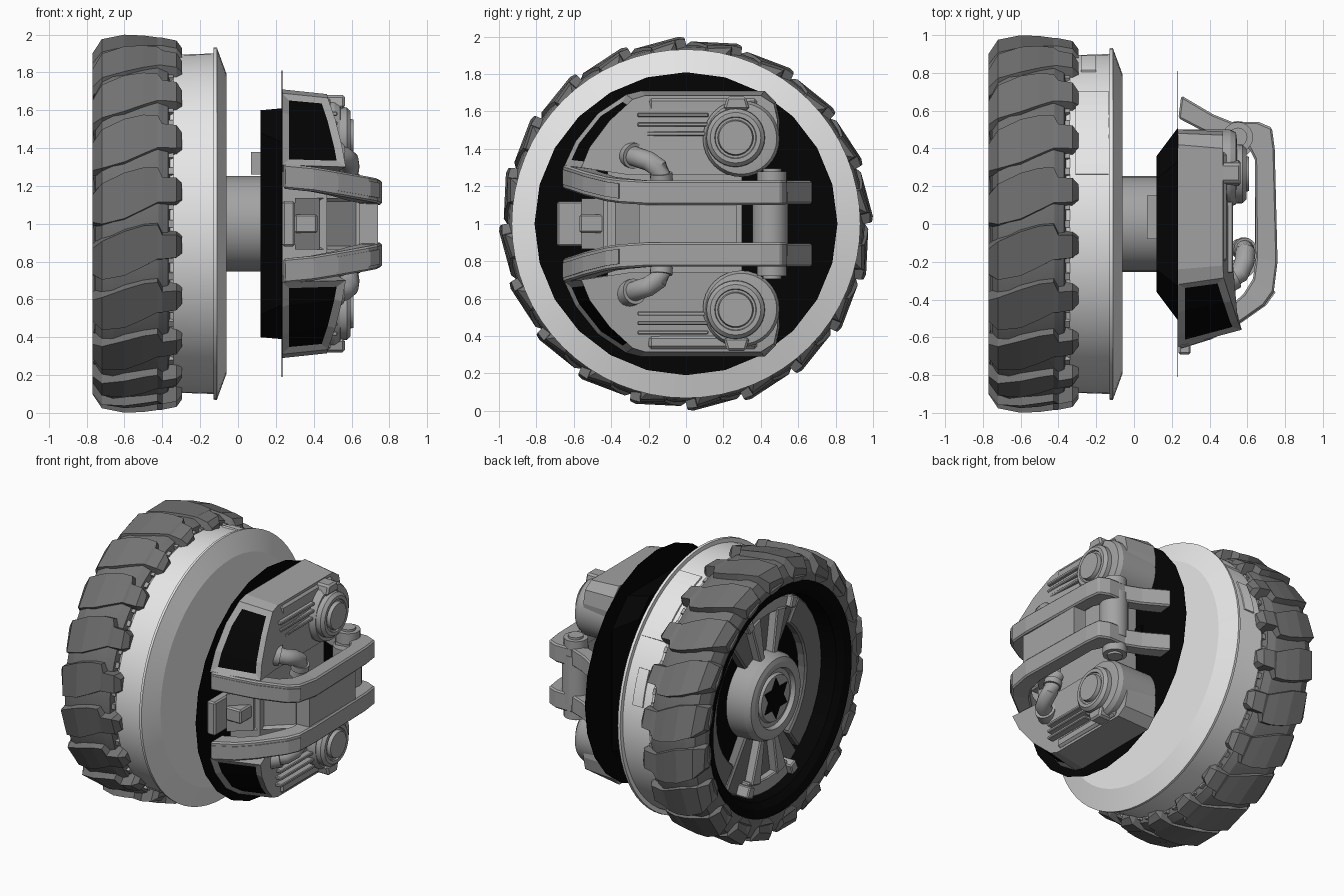
import bpy, bmesh
from math import cos, sin, pi, radians
from mathutils import Vector

cube = bpy.data.objects.get("Cube")
if cube:
    bpy.data.objects.remove(cube, do_unlink=True)


def material(name, v):
    m = bpy.data.materials.new(name)
    m.use_nodes = True
    m.diffuse_color = (v, v, v, 1)
    m.node_tree.nodes["Principled BSDF"].inputs["Base Color"].default_value = (v, v, v, 1)
    return m


LIGHT = material("light grey paint", 0.8)
GREY = material("mid grey metal", 0.37)
RUBBER = material("dark grey rubber", 0.17)
BLACK = material("black", 0.001)


def loft(bm, rings, closed=False):
    """Skin a list of equal point rings, capping the ends unless closed."""
    vs = [[bm.verts.new(p) for p in ring] for ring in rings]
    n = len(vs[0])
    pairs = list(zip(vs, vs[1:])) + ([(vs[-1], vs[0])] if closed else [])
    faces = [bm.faces.new((a[i], a[(i + 1) % n], b[(i + 1) % n], b[i]))
             for a, b in pairs for i in range(n)]
    if not closed:
        bm.faces.new(vs[0])
        bm.faces.new(vs[-1])
    return faces


def finish(name, bm, mats, mirror=False, bevel=0, smooth=0):
    """Make the object, its origin on the wheel axis; smooth is an angle in degrees."""
    bmesh.ops.recalc_face_normals(bm, faces=bm.faces)
    me = bpy.data.meshes.new(name)
    bm.to_mesh(me)
    bm.free()
    for m in mats:
        me.materials.append(m)
    ob = bpy.data.objects.new(name, me)
    ob.location.z = 1
    bpy.context.collection.objects.link(ob)
    if bevel:
        mod = ob.modifiers.new("bevel", "BEVEL")
        mod.width, mod.segments = bevel, 1
    if mirror:
        ob.modifiers.new("mirror", "MIRROR").use_axis = (False, False, True)
    if smooth:
        bpy.ops.object.select_all(action="DESELECT")
        ob.select_set(True)
        bpy.context.view_layer.objects.active = ob
        bpy.ops.object.shade_smooth_by_angle(angle=radians(smooth))


def solid(name, lofts, mat, closed=False, **kw):
    bm = bmesh.new()
    for rings in lofts:
        loft(bm, rings, closed)
    finish(name, bm, [mat], **kw)


def polar(x, r, a):
    return (x, r * cos(a), r * sin(a))


def turned(name, profile, mat, seg=48, centre=(0, 0), **kw):
    """Turn an (x, radius) profile about an axis along x."""
    rings = [[(x, centre[0] + r * cos(2 * pi * i / seg), centre[1] + r * sin(2 * pi * i / seg))
              for i in range(seg)] for x, r in profile]
    solid(name, [rings], mat, smooth=17, **kw)


def swept_ring(name, section, mat, seg=60):
    """Sweep a closed (x, radius) section all the way round the wheel."""
    rings = [[polar(x, r, 2 * pi * i / seg) for x, r in section] for i in range(seg)]
    solid(name, [rings], mat, closed=True, smooth=17)


def box(x0, x1, y0, y1, z0, z1):
    return [[(x, y0, z0), (x, y1, z0), (x, y1, z1), (x, y0, z1)] for x in (x0, x1)]


def arc(x0, x1, r0, r1, mid, half, n=10):
    """Curved block; angles in degrees, measured from +y towards +z."""
    angles = [radians(mid - half + 2 * half * i / n) for i in range(n + 1)]
    return [[polar(x0, r0, a), polar(x1, r0, a), polar(x1, r1, a), polar(x0, r1, a)] for a in angles]


def tube(points, r, n=20):
    pts = [Vector(p) for p in points]
    rings = []
    for i, p in enumerate(pts):
        d = pts[min(i + 1, len(pts) - 1)] - pts[max(i - 1, 0)]
        q = d.to_track_quat("Z", "X")
        rings.append([p + q @ Vector((r * cos(2 * pi * k / n), r * sin(2 * pi * k / n), 0))
                      for k in range(n)])
    return rings


# Tyre carcass
swept_ring("tyre", [(-.35, .84), (-.37, .92), (-.42, .945), (-.5, .955), (-.66, .955), (-.72, .93),
                    (-.752, .86), (-.745, .79), (-.5, .78)], RUBBER)

# Tread lugs: narrow block inboard, sweeping wide towards the outer sidewall
LUGS = 20
stations = [(-.295, -.04, .045, .93, .86), (-.325, -.065, .065, .97, .86),
            (-.4, -.065, .07, .985, .89), (-.425, -.12, .07, .985, .9),
            (-.5, -.115, .11, .995, .9), (-.6, -.085, .16, 1.0, .9), (-.72, -.03, .19, .98, .9),
            (-.77, .02, .18, .91, .84), (-.757, .07, .12, .83, .8)]
lugs = []
for k in range(LUGS):
    a = 2 * pi * (k + .4) / LUGS
    lugs.append([[polar(x, base, a + t0 - .02), polar(x, top, a + t0),
                  polar(x, top - .025, a + t1), polar(x, base, a + t1 + .02)]
                 for x, t0, t1, top, base in stations])
solid("tread_lugs", lugs, RUBBER)

# Rim drum with flange and inner face
turned("rim_drum", [(-.42, .8), (-.37, .87), (-.34, .893), (-.13, .9), (-.13, .93), (-.112, .932),
                    (-.06, .79), (-.06, .6), (-.06, .1)], LIGHT, seg=64)
solid("rim_ribs", [arc(-.39, -.34, .86, .905, k * 6, 1.2, 1) for k in range(60)], GREY)
solid("rim_panels", [arc(-.31, -.135, .89, .906, 56, 17), arc(-.28, -.2, .89, .906, 18, 8)], LIGHT)

# Outboard wheel face: black recess, dark plates, paired spokes and hub
swept_ring("wheel_recess", [(-.6, .8), (-.752, .8), (-.735, .74), (-.7, .7), (-.54, .69),
                            (-.53, .02), (-.45, .02), (-.45, .8)], BLACK)
solid("wheel_crescents", [arc(-.52, -.6, .5, .685, a, 52) for a in (0, 180)], RUBBER, bevel=.012)
solid("wheel_plates", [arc(-.52, -.6, .28, .685, a, 36) for a in (90, 270)], RUBBER, bevel=.012)
spokes = []
for a in (90, 270):
    spokes.append(arc(-.58, -.65, .58, .68, a, 22, 6))
    for side in (-14, 14):
        spokes += [arc(-.58, -.66, .27, .6, a + side, 5, 2),
                   arc(-.58, -.69, .6, .68, a + side * 1.6, 3, 2)]
solid("wheel_spokes", spokes, GREY, bevel=.008)
turned("hub_drum", [(-.5, .31), (-.67, .3), (-.71, .28), (-.72, .25), (-.72, .21), (-.69, .2),
                    (-.69, .17), (-.71, .16), (-.71, .02)], GREY)
solid("hub_star_hole", [[[polar(x, .145 if i % 2 else .085, pi * i / 6) for i in range(12)]
                         for x in (-.7, -.715)]], BLACK)

# Axle and black backing
turned("axle", [(-.07, .253), (.13, .253)], GREY, seg=32)
solid("axle_bracket", [box(.07, .14, -.08, .15, .26, .38)], GREY)


def chamfered(x, y, z, c):
    return [(x, -y, z - c), (x, -y + c, z), (x, y - c, z), (x, y, z - c),
            (x, y, c - z), (x, y - c, -z), (x, c - y, -z), (x, -y, c - z)]


solid("rear_housing", [[chamfered(.12, .36, .6, .12), chamfered(.232, .51, .61, .18)]], BLACK)
turned("backing_disc", [(.231, .81), (.234, .81)], BLACK, seg=24)

# Side pods, with inset dark windows on their curved front walls
base = [(-.65, .31), (-.59, .44), (-.47, .59), (-.32, .69), (-.24, .71), (.42, .71), (.48, .65),
        (.5, .55), (.49, .42), (.42, .31), (.3, .26), (-.3, .26)]
crown = [(.57, -.56, .3), (.55, -.515, .41), (.515, -.41, .55), (.475, -.285, .665),
         (.47, -.22, .685), (.47, .4, .685), (.47, .47, .64), (.47, .49, .55), (.47, .48, .42),
         (.47, .42, .33), (.5, .3, .26), (.5, -.3, .26)]
bm = bmesh.new()
walls = loft(bm, [[(.234, y, z) for y, z in base], crown])
bmesh.ops.recalc_face_normals(bm, faces=bm.faces)
bmesh.ops.inset_region(bm, faces=walls[:3], thickness=.04, depth=-.012, use_even_offset=True)
for f in walls[:3]:
    f.material_index = 1
finish("side_pods", bm, [GREY, BLACK], mirror=True)
solid("pod_ridges", [box(.45, .525, -.26, .12, z, z + .022) for z in (.47, .52, .57)],
      GREY, mirror=True, bevel=.005)
solid("pod_top_plate", [box(.44, .49, -.2, .38, .6, .67)], GREY, mirror=True, bevel=.015)
turned("pod_drum", [(.236, .205), (.51, .205), (.54, .19), (.545, .15), (.545, .02)],
       GREY, seg=32, centre=(.295, .455), mirror=True)
turned("pod_drum_cap", [(.5, .16), (.575, .155), (.595, .135), (.595, .112), (.585, .108),
                        (.585, .096), (.61, .09), (.61, .01)],
       GREY, seg=32, centre=(.265, .46), mirror=True)
solid("pod_drum_tab", [[[(x, .2, .61), (x, .34, .61), (x, .32, .68), (x, .22, .68)]
                        for x in (.4, .565)]], GREY, mirror=True, bevel=.012)

# Elbow pipes with collars
solid("elbow_pipes", [tube([(.48, -.3, .37), (.56, -.26, .355), (.585, -.2, .335), (.59, -.15, .3),
                            (.585, -.13, .25), (.56, -.13, .18)], .053)], GREY, mirror=True, smooth=40)
solid("pipe_collars", [tube([(.47, -.31, .375), (.53, -.275, .362)], .07),
                       tube([(.588, -.133, .27), (.58, -.13, .23)], .06)],
      GREY, mirror=True, smooth=40)

# Paired arms: outer (y, x), inner (y, x), centre z
arm = [(-.66, .24, -.53, .24, .25), (-.61, .4, -.5, .38, .235), (-.55, .52, -.46, .48, .215),
       (-.43, .69, -.37, .58, .185), (-.36, .74, -.29, .63, .175), (-.2, .76, -.18, .645, .165),
       (.4, .745, .34, .64, .165), (.51, .73, .4, .61, .165), (.54, .66, .42, .56, .165),
       (.54, .52, .4, .48, .165)]


def sweep(w, lift=0.0, part=arm):
    return [[(xo + lift, yo, z - w), (xo + lift, yo, z + w), (xi, yi, z + w), (xi, yi, z - w)]
            for yo, xo, yi, xi, z in part]


solid("arms", [sweep(.065)], GREY, mirror=True, bevel=.01)
solid("arm_trim", [sweep(.04, .01, arm[:5])], GREY, mirror=True)

# Central nose, sloped panel and deck between the arms
solid("core_block", [box(.23, .47, -.42, .3, -.28, .28)], GREY)
solid("nose_step", [box(.235, .3, -.69, -.5, -.12, .12), box(.3, .42, -.57, -.4, -.05, .05)],
      GREY, bevel=.01)
bm = bmesh.new()
panel = loft(bm, [[(.3, -.56, z), (.43, -.44, z), (.65, -.24, z), (.72, -.19, z), (.45, -.19, z)]
                  for z in (-.135, .135)])
bmesh.ops.recalc_face_normals(bm, faces=bm.faces)
bmesh.ops.inset_individual(bm, faces=[panel[1]], thickness=.025, depth=-.02)
finish("nose_panel", bm, [GREY])
solid("centre_deck", [box(.64, .74, -.25, .27, -.11, .11)], GREY)
solid("deck_slot", [box(.235, .245, .29, .37, -.1, .1)], BLACK)

# Hinge barrel, end caps and rear clips
solid("hinge_barrel", [tube([(.55, .45, -.17), (.55, .45, .17)], .095)], GREY, smooth=30)
solid("hinge_caps", [tube([(.55, .46, .2), (.55, .46, .28)], .08),
                     tube([(.55, .46, .28), (.55, .46, .295)], .05)],
      GREY, mirror=True, smooth=30)
solid("rear_clips", [[[(x, y, .105), (x, y, .23), (x2, y2, .23), (x2, y2, .105)]
                      for x, y, x2, y2 in ((.57, .52, .45, .46), (.42, .58, .35, .5),
                                           (.25, .68, .235, .56))]],
      GREY, mirror=True, bevel=.01)
